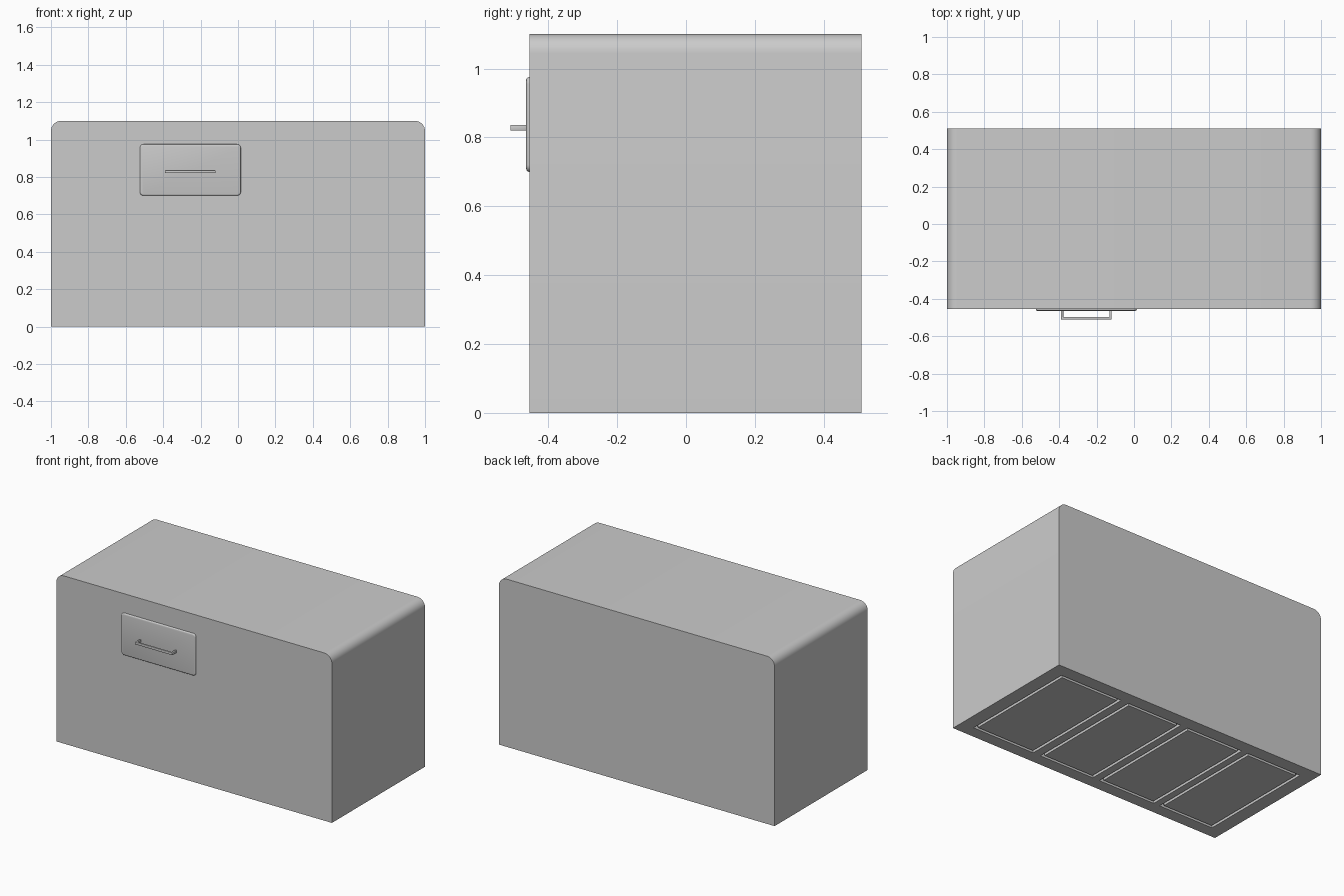
import bpy, bmesh, math

if "Cube" in bpy.data.objects:
    bpy.data.objects.remove(bpy.data.objects["Cube"])


def add_mesh(name, bm):
    bmesh.ops.recalc_face_normals(bm, faces=bm.faces[:])
    mesh = bpy.data.meshes.new(name)
    bm.to_mesh(mesh)
    bm.free()
    obj = bpy.data.objects.new(name, mesh)
    bpy.context.collection.objects.link(obj)
    return obj


def smooth(obj, angle=35):
    bpy.ops.object.select_all(action='DESELECT')
    obj.select_set(True)
    bpy.context.view_layer.objects.active = obj
    bpy.ops.object.shade_smooth_by_angle(angle=math.radians(angle))


def box(bm, x0, x1, y0, y1, z0, z1):
    v = bmesh.ops.create_cube(bm, size=1)['verts']
    for p in v:
        p.co.x = x0 if p.co.x < 0 else x1
        p.co.y = y0 if p.co.y < 0 else y1
        p.co.z = z0 if p.co.z < 0 else z1
    return v


def edges_along(bm, axis):
    return [e for e in bm.edges
            if abs((e.verts[0].co - e.verts[1].co).normalized()[axis]) > 0.99]


FRONT, BACK = -0.455, 0.51

# Cabinet body with the two long top edges rounded
bm = bmesh.new()
box(bm, -1, 1, FRONT, BACK, 0, 1.1)
top = [e for e in edges_along(bm, 1) if e.verts[0].co.z > 1]
bmesh.ops.bevel(bm, geom=top, offset=0.055, segments=8, profile=0.5, affect='EDGES')
body = add_mesh("cabinet_body", bm)

# Four narrow rectangular grooves in the underside
bm = bmesh.new()
W, DEPTH = 0.018, 0.02
Y0, Y1 = -0.375, 0.425
for x0, x1 in ((-0.91, -0.51), (-0.465, -0.05), (0.0, 0.40), (0.455, 0.91)):
    rings = []
    for z in (-0.02, DEPTH):
        for i in (0, W):
            rings.append([bm.verts.new(c) for c in (
                (x0 + i, Y0 + i, z), (x1 - i, Y0 + i, z),
                (x1 - i, Y1 - i, z), (x0 + i, Y1 - i, z))])
    lo_out, lo_in, hi_out, hi_in = rings
    for a, b in ((lo_out, lo_in), (lo_in, hi_in), (hi_in, hi_out), (hi_out, lo_out)):
        for k in range(4):
            n = (k + 1) % 4
            bm.faces.new((a[k], a[n], b[n], b[k]))
cutter = add_mesh("groove_cutter", bm)
cutter.hide_render = True
cutter.hide_set(True)
mod = body.modifiers.new("grooves", 'BOOLEAN')
mod.object = cutter
mod.operation = 'DIFFERENCE'
mod.solver = 'EXACT'
smooth(body)

# Rounded plate behind the handle
bm = bmesh.new()
box(bm, -0.525, 0.015, -0.464, FRONT + 0.005, 0.70, 0.975)
bmesh.ops.bevel(bm, geom=edges_along(bm, 1), offset=0.02, segments=5,
                profile=0.5, affect='EDGES')
rim = [e for e in bm.edges if all(v.co.y < -0.46 for v in e.verts)]
bmesh.ops.bevel(bm, geom=rim, offset=0.008, segments=3, profile=0.5, affect='EDGES')
smooth(add_mesh("handle_plate", bm))

# U-shaped pull handle: flat bar on two posts
bm = bmesh.new()
xa, xb, t = -0.39, -0.12, 0.012
path = [(xa, -0.46), (xa, -0.51), (xb, -0.51), (xb, -0.46),
        (xb - t, -0.46), (xb - t, -0.51 + t), (xa + t, -0.51 + t), (xa + t, -0.46)]
face = bm.faces.new([bm.verts.new((x, y, 0.82)) for x, y in path])
new = bmesh.ops.extrude_face_region(bm, geom=[face])['geom']
bmesh.ops.translate(bm, vec=(0, 0, 0.016),
                    verts=[g for g in new if isinstance(g, bmesh.types.BMVert)])
bmesh.ops.bevel(bm, geom=bm.edges[:], offset=0.002, segments=2, profile=0.5,
                affect='EDGES')
smooth(add_mesh("pull_handle", bm))
